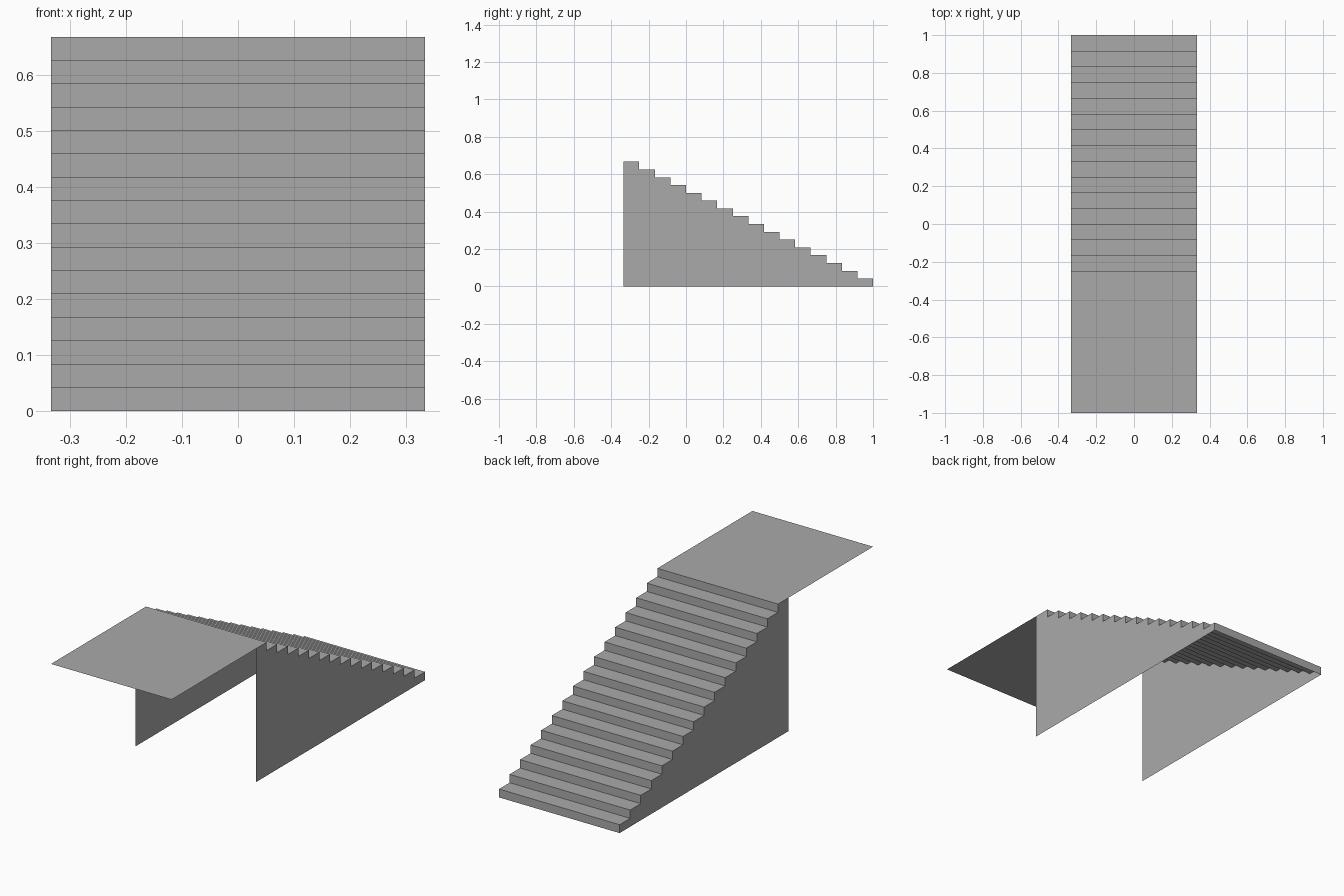
import bpy

cube = bpy.data.objects.get("Cube")
if cube:
    bpy.data.objects.remove(cube, do_unlink=True)

STEPS = 16
HALF_W = 1 / 3
RUN = 1 / 12
RISE = 1 / 24
BACK, FRONT = 1.0, -1.0
WALL_END = BACK - STEPS * RUN
TOP = STEPS * RISE

grey = bpy.data.materials.new("plain grey")
grey.use_nodes = True
colour = (0.4, 0.4, 0.4, 1)
grey.diffuse_color = colour
grey.node_tree.nodes["Principled BSDF"].inputs["Base Color"].default_value = colour


def sheet(name, verts, faces):
    """Make a flat-shaded open surface."""
    mesh = bpy.data.meshes.new(name)
    mesh.from_pydata(verts, [], faces)
    mesh.materials.append(grey)
    mesh.update()
    obj = bpy.data.objects.new(name, mesh)
    bpy.context.collection.objects.link(obj)
    return obj


# Zigzag profile (y, z) climbing from the floor, ending at the landing edge
profile = [(BACK, 0)]
for i in range(STEPS):
    y, z = BACK - i * RUN, (i + 1) * RISE
    profile.append((y, z))
    if i < STEPS - 1:
        profile.append((y - RUN, z))

# Treads and risers: the profile swept across the width
verts = [(x, y, z) for y, z in profile for x in (HALF_W, -HALF_W)]
faces = [(2 * i, 2 * i + 1, 2 * i + 3, 2 * i + 2) for i in range(len(profile) - 1)]
sheet("treads_and_risers", verts, faces)

# Landing: a thin sheet overhanging the walls at the front
edge = profile[-1][0]
sheet("landing",
      [(-HALF_W, FRONT, TOP), (HALF_W, FRONT, TOP), (HALF_W, edge, TOP), (-HALF_W, edge, TOP)],
      [(0, 1, 2, 3)])

# Side walls: one upright strip under each step, open at front and bottom
for name, x in (("left_wall", HALF_W), ("right_wall", -HALF_W)):
    verts, faces = [], []
    for i in range(STEPS):
        y0, y1, z = BACK - i * RUN, BACK - (i + 1) * RUN, (i + 1) * RISE
        n = len(verts)
        verts += [(x, y1, 0), (x, y0, 0), (x, y0, z), (x, y1, z)]
        quad = (n, n + 1, n + 2, n + 3)
        faces.append(quad if x > 0 else quad[::-1])
    sheet(name, verts, faces)
